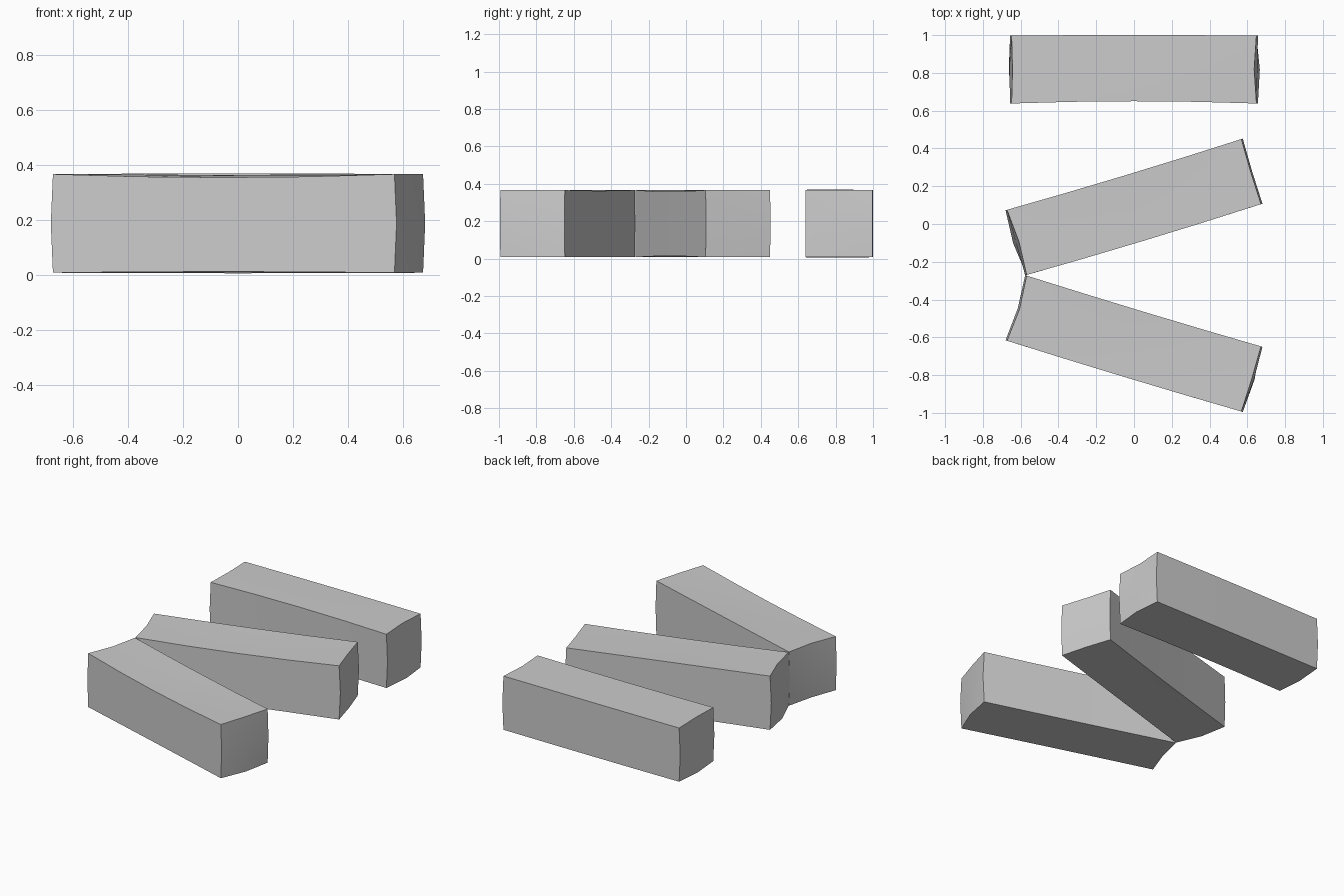
import bpy, bmesh, math

if "Cube" in bpy.data.objects:
    bpy.data.objects.remove(bpy.data.objects["Cube"])

HALF = (0.648, 0.18, 0.179)   # half length, width, height


def make_bar(name, centre_y, angle, left, right, front, back, top, bottom):
    """Slightly uneven square bar. left/right: outward bulge of the end
    at (top, middle, bottom); the others: bow of each long side."""
    bm = bmesh.new()
    bmesh.ops.create_cube(bm, size=2)
    # split along the length in four, across in two
    for axis, cuts in ((0, (-0.5, 0.0, 0.5)), (1, (0.0,)), (2, (0.0,))):
        for c in cuts:
            co, no = [0, 0, 0], [0, 0, 0]
            co[axis], no[axis] = c, 1
            bmesh.ops.bisect_plane(bm, geom=bm.verts[:] + bm.edges[:] + bm.faces[:],
                                   plane_co=co, plane_no=no)
    for v in bm.verts:
        u, s, w = v.co
        x, y, z = u * HALF[0], s * HALF[1], w * HALF[2]
        bow = 1 - u * u
        if abs(u) > 0.99:
            bulge = (left if u < 0 else right)[1 - round(w)]
            if abs(s) > 0.5:
                bulge = 0.008 if abs(w) < 0.5 else 0
            x += math.copysign(1, u) * bulge
        if s < -0.5:
            y -= front * bow
        elif s > 0.5:
            y += back * bow
        if w > 0.5:
            z += top * bow * (1 if s < 0.5 else 0.3)
        elif w < -0.5:
            z -= bottom * bow * (1 if s < 0.5 else 0.3)
        v.co = (x, y, z)
    bmesh.ops.recalc_face_normals(bm, faces=bm.faces[:])
    me = bpy.data.meshes.new(name)
    bm.to_mesh(me)
    bm.free()
    ob = bpy.data.objects.new(name, me)
    ob.location = (0, centre_y, 0.187)
    ob.rotation_euler.z = math.radians(angle)
    bpy.context.collection.objects.link(ob)
    bpy.context.view_layer.objects.active = ob
    ob.select_set(True)
    bpy.ops.object.shade_smooth_by_angle(angle=math.radians(35))
    ob.select_set(False)


# straight bar at the back, two splayed bars in front touching at a corner
make_bar("back_bar", 0.818, 0, (-0.005, 0.012, 0.015), (-0.012, 0.005, 0.018),
         -0.012, 0.002, 0.003, 0.002)
make_bar("middle_bar", 0.09, 16.8, (-0.012, 0.005, 0.02), (-0.003, 0.005, 0.005),
         0.006, -0.006, -0.008, -0.006)
make_bar("front_bar", -0.633, -16.8, (-0.015, -0.005, -0.01), (0.003, 0.015, 0.018),
         0.004, -0.004, -0.012, -0.004)
